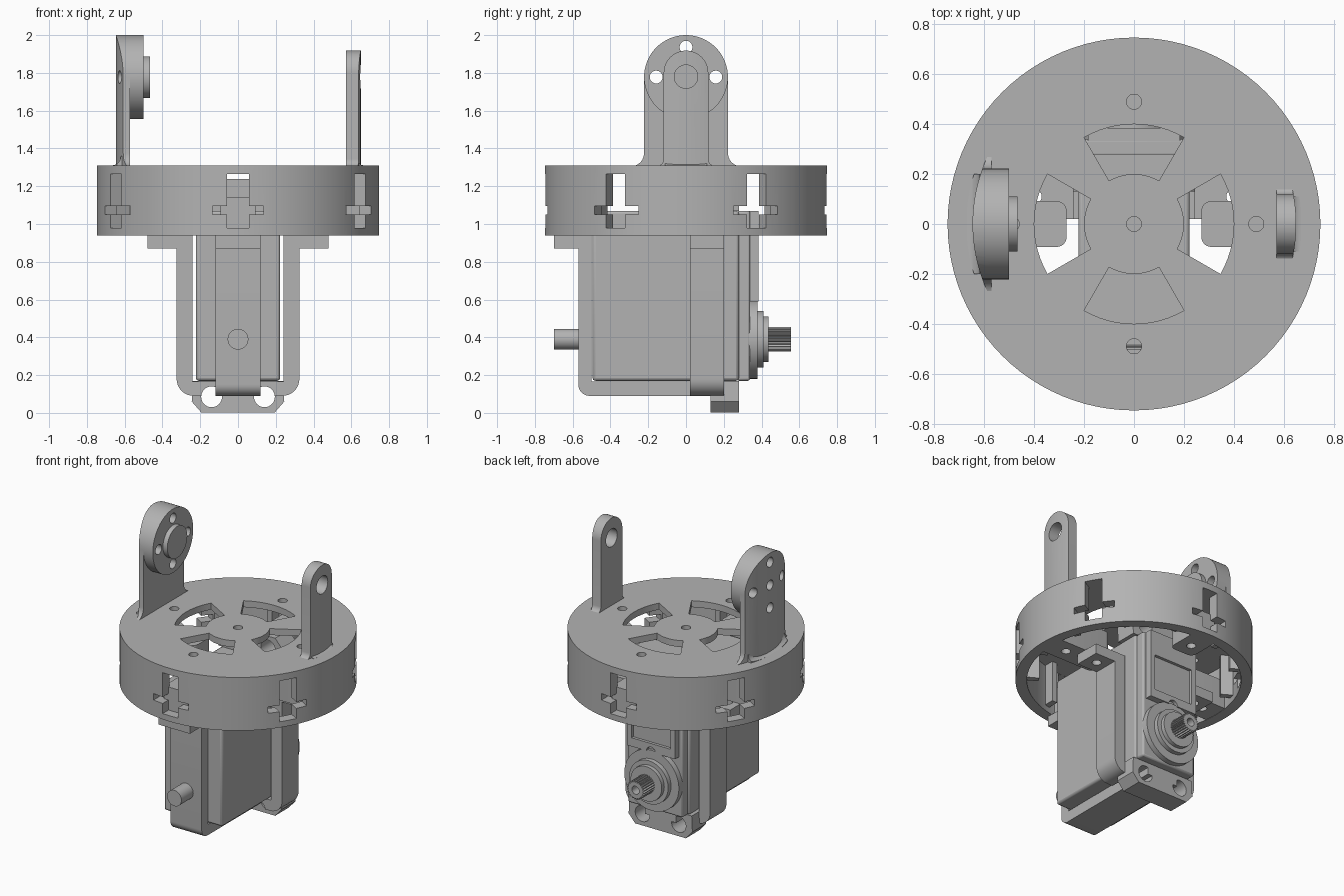
import bpy, bmesh, math
from math import pi, cos, sin, radians
from mathutils import Matrix

if "Cube" in bpy.data.objects:
    bpy.data.objects.remove(bpy.data.objects["Cube"], do_unlink=True)

grey = bpy.data.materials.new("mid_grey")
grey.use_nodes = True
grey.diffuse_color = (0.45, 0.45, 0.45, 1)
grey.node_tree.nodes["Principled BSDF"].inputs["Base Color"].default_value = (0.45, 0.45, 0.45, 1)


def prism(name, pts, axis, a, b, turn=0):
    """Extrude a 2D outline along an axis from a to b, then turn it about z."""
    place = {"x": lambda u, v, w: (w, u, v), "y": lambda u, v, w: (u, w, v),
             "z": lambda u, v, w: (u, v, w)}[axis]
    bm = bmesh.new()
    low = [bm.verts.new(place(u, v, a)) for u, v in pts]
    high = [bm.verts.new(place(u, v, b)) for u, v in pts]
    bm.faces.new(low)
    bm.faces.new(high)
    for i in range(len(pts)):
        j = (i + 1) % len(pts)
        bm.faces.new((low[i], low[j], high[j], high[i]))
    bmesh.ops.recalc_face_normals(bm, faces=bm.faces)
    bm.transform(Matrix.Rotation(radians(turn), 4, "Z"))
    mesh = bpy.data.meshes.new(name)
    bm.to_mesh(mesh)
    bm.free()
    mesh.materials.append(grey)
    obj = bpy.data.objects.new(name, mesh)
    bpy.context.collection.objects.link(obj)
    return obj


def arc(cu, cv, r, start, end, n=12):
    angles = [radians(start + (end - start) * i / n) for i in range(n + 1)]
    return [(cu + r * cos(t), cv + r * sin(t)) for t in angles]


def cyl(name, axis, cu, cv, r, a, b, n=48, turn=0):
    return prism(name, arc(cu, cv, r, 0, 360, n)[:-1], axis, a, b, turn)


def box(name, x0, x1, y0, y1, z0, z1, turn=0):
    return prism(name, [(x0, y0), (x1, y0), (x1, y1), (x0, y1)], "z", z0, z1, turn)


def combine(obj, tool, operation="DIFFERENCE"):
    """Apply a boolean and throw the tool away."""
    mod = obj.modifiers.new("cut", "BOOLEAN")
    mod.object, mod.operation, mod.solver = tool, operation, "EXACT"
    bpy.context.view_layer.objects.active = obj
    bpy.ops.object.modifier_apply(modifier=mod.name)
    bpy.data.objects.remove(tool, do_unlink=True)


def bevel(obj, width):
    mod = obj.modifiers.new("bevel", "BEVEL")
    mod.width, mod.segments = width, 2


# Round drum: hollow below, four sector windows, screw holes, six cross slots
drum = cyl("drum", "z", 0, 0, 0.747, 0.94, 1.31, 96)
combine(drum, cyl("tool", "z", 0, 0, 0.675, 0.9, 1.265, 96))
for turn in range(0, 360, 90):
    window = arc(0, 0, 0.4, -30, 30) + arc(0, 0, 0.2, 30, -30)
    combine(drum, prism("tool", window, "z", 1.2, 1.4, turn))
    combine(drum, cyl("tool", "z", 0.49, 0, 0.03, 1.2, 1.4, 24, turn))
combine(drum, cyl("tool", "z", 0, 0, 0.03, 1.2, 1.4, 24))
for turn in range(30, 390, 60):
    combine(drum, box("tool", 0.6, 0.8, -0.058, 0.058, 0.98, 1.264, turn))
    combine(drum, box("tool", 0.6, 0.8, -0.135, 0.135, 1.05, 1.095, turn))
    # Guide ribs beside each slot
    for side in (-1, 1):
        rib_y = side * 0.165
        box("slot_rib", 0.58, 0.67, rib_y - 0.02, rib_y + 0.02, 0.98, 1.27, turn)

# Mounting pads under the plate, where the bracket is screwed on
for turn, inner in ((0, 0.27), (180, 0.27), (270, 0.5), (90, 0.46)):
    outline = [(0.68, -0.092), (0.68, 0.092)] + arc(inner + 0.04, 0.052, 0.04, 90, 180, 6) \
        + arc(inner + 0.04, -0.052, 0.04, 180, 270, 6)
    pad = prism("mounting_pad", outline, "z", 0.942, 1.14, turn)
    combine(pad, cyl("tool", "z", 0.56, 0, 0.03, 0.9, 1.2, 20, turn))


def ear_profile(width, centre, flare):
    """Upright ear outline with a round top and flared foot."""
    foot = 1.305
    return (arc(width + flare, foot + flare, flare, 270, 180, 6)
            + arc(0, centre, width, 0, 180, 32)
            + arc(-width - flare, foot + flare, flare, 0, -90, 6))


# Right ear with a round head, boss and screw holes
right_ear = prism("right_ear", ear_profile(0.222, 1.778, 0.07), "x", -0.68, -0.572)
combine(right_ear, cyl("tool", "x", 0, 1.778, 0.222, -0.7, -0.5, 64), "UNION")
combine(right_ear, cyl("tool", "z", 0, 0, 0.647, 1.2, 2.2, 128), "INTERSECT")
combine(right_ear, cyl("tool", "x", 0, 1.778, 0.11, -0.52, -0.467), "UNION")
for turn in range(0, 360, 90):
    y, z = 0.158 * cos(radians(turn)), 1.778 + 0.158 * sin(radians(turn))
    combine(right_ear, cyl("tool", "x", y, z, 0.034, -0.8, -0.4, 24))
combine(right_ear, cyl("tool", "x", 0, 1.778, 0.034, -0.8, -0.52, 24))

# Left ear with a pivot hole
left_ear = prism("left_ear", ear_profile(0.118, 1.8, 0.04), "x", 0.572, 0.68)
combine(left_ear, cyl("tool", "z", 0, 0, 0.65, 1.2, 2.2, 128), "INTERSECT")
combine(left_ear, cyl("tool", "x", 0, 1.78, 0.062, 0.5, 0.8, 32))

# Flared outer foot of both ears
for name, side, half in (("right_ear_foot", -1, 0.2), ("left_ear_foot", 1, 0.11)):
    curve = [(0.6, 1.3)] + arc(0.67, 1.36, 0.05, 270, 180, 6) + [(0.6, 1.36)]
    foot = prism(name, [(side * x, z) for x, z in curve], "y", -half, half)
    combine(foot, cyl("tool", "z", 0, 0, 0.672, 1.2, 1.5, 96), "INTERSECT")

# Bracket: a U strap around the sides with outward tabs
half = [(0.24, 0.94), (0.48, 0.94), (0.48, 0.87), (0.325, 0.87)] \
    + arc(0.235, 0.18, 0.09, 0, -90, 8)
inner = [(-0.24, 0.165), (0.24, 0.165)]
outline = half + [(-x, z) for x, z in reversed(half)] + inner
side_strap = prism("side_strap", outline, "y", 0.02, 0.2)
for x in (-0.4, 0.4):
    combine(side_strap, cyl("tool", "z", x, 0.11, 0.03, 0.8, 1.0, 24))

# Bracket: front strap running under the motor, with its tab and pivot pin
outline = [(-0.5, 0.94), (-0.7, 0.94), (-0.7, 0.87), (-0.57, 0.87)] \
    + arc(-0.51, 0.15, 0.06, 180, 270, 8) + [(0.28, 0.09), (0.28, 0.165), (-0.5, 0.165)]
front_strap = prism("front_strap", outline, "x", -0.12, 0.12)
combine(front_strap, cyl("tool", "z", 0, -0.64, 0.03, 0.8, 1.0, 24))
cyl("pivot_pin", "y", 0, 0.39, 0.055, -0.7, -0.56, 32)

# Motor body and gear case
body = box("motor_body", -0.223, 0.223, -0.495, 0.28, 0.17, 1.07)
bevel(body, 0.015)
bevel(box("gear_case", -0.21, 0.21, 0.27, 0.34, 0.17, 1.07), 0.012)

# Screw lugs at the bottom and top of the motor
for name, base, up in (("lower_lug", 0, 1), ("upper_lug", 1.24, -1)):
    pts = [(-0.24, 0.17), (-0.245, 0.06), (-0.195, 0.003),
           (0.195, 0.003), (0.245, 0.06), (0.24, 0.17)]
    lug = prism(name, [(x, base + up * z) for x, z in pts], "y", 0.13, 0.28)
    for x in (-0.14, 0.14):
        combine(lug, cyl("tool", "y", x, base + up * 0.085, 0.055, 0, 0.5, 32))
for x in (-0.14, 0.14):
    combine(side_strap, cyl("tool", "y", x, 0.085, 0.055, 0, 0.5, 32))

# Back cover with a sunken rectangular panel
cover = box("back_cover", -0.185, 0.185, 0.33, 0.385, 0.59, 1.07)
combine(cover, box("tool", -0.15, 0.15, 0.365, 0.5, 0.65, 0.9))
combine(cover, cyl("tool", "y", 0, 0.59, 0.035, 0.36, 0.5, 24))

# Stepped output collar
for name, r, a, b in (("output_base", 0.21, 0.33, 0.378), ("output_step", 0.15, 0.37, 0.41),
                      ("output_collar", 0.12, 0.4, 0.438)):
    cyl(name, "y", 0, 0.39, r, a, b)

# Splined shaft with a screw hole
teeth = 24
outline = []
for i in range(teeth):
    for step, r in ((0, 0.054), (0.3, 0.065), (0.6, 0.065), (0.9, 0.054)):
        t = 2 * pi * (i + step) / teeth
        outline.append((r * cos(t), 0.39 + r * sin(t)))
shaft = prism("splined_shaft", outline, "y", 0.42, 0.555)
combine(shaft, cyl("tool", "y", 0, 0.39, 0.028, 0.47, 0.7, 24))

# Smooth the round surfaces, keep the edges sharp
for obj in bpy.context.collection.objects:
    if obj.type == "MESH" and grey.name in obj.data.materials:
        bpy.ops.object.select_all(action="DESELECT")
        obj.select_set(True)
        bpy.context.view_layer.objects.active = obj
        bpy.ops.object.shade_smooth_by_angle(angle=radians(30))
